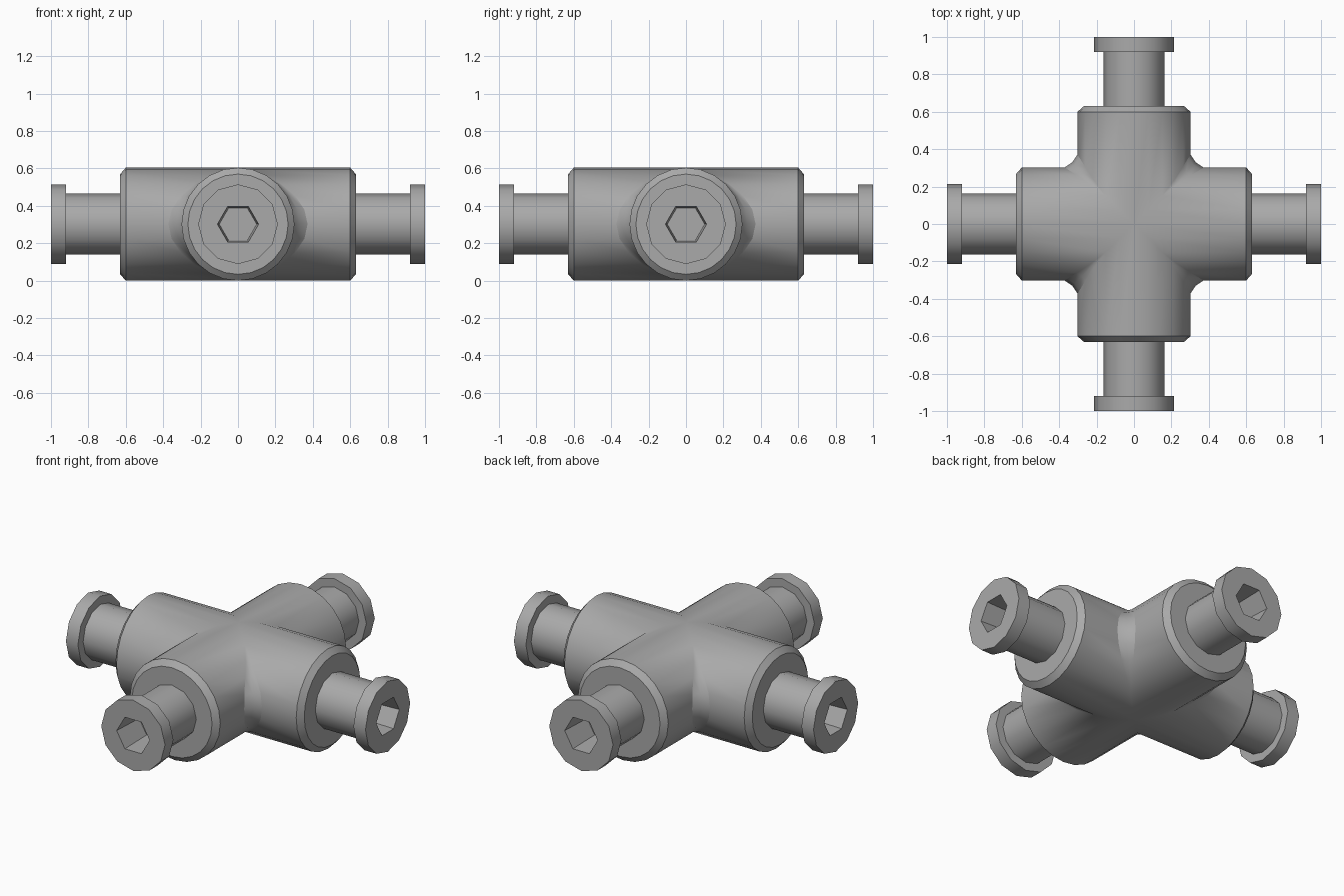
import bpy, bmesh, math
from mathutils import Matrix

if "Cube" in bpy.data.objects:
    bpy.data.objects.remove(bpy.data.objects["Cube"])

R = 0.302            # body radius, also the height of the axes
SIDES = 24

metal = bpy.data.materials.new("grey metal")
metal.use_nodes = True
grey = (0.4, 0.4, 0.4, 1)
metal.diffuse_color = grey
metal.node_tree.nodes["Principled BSDF"].inputs["Base Color"].default_value = grey


def circle(x, radius, count, odd=1.0):
    """Ring of points around the x axis; odd scales every second point."""
    pts = []
    for i in range(count):
        a = 2 * math.pi * i / count
        r = radius * (odd if i % 2 else 1)
        pts.append((x, r * math.cos(a), r * math.sin(a)))
    return pts


def loft(bm, rings, cap=False):
    loops = [[bm.verts.new(p) for p in ring] for ring in rings]
    n = len(rings[0])
    for a, b in zip(loops, loops[1:]):
        for i in range(n):
            j = (i + 1) % n
            bm.faces.new((a[i], a[j], b[j], b[i]))
    if cap:
        bm.faces.new(loops[0])
        bm.faces.new(loops[-1])


def finish(bm, name, angle):
    bmesh.ops.remove_doubles(bm, verts=bm.verts, dist=0.0005)
    bmesh.ops.dissolve_degenerate(bm, edges=bm.edges, dist=0.0005)
    bmesh.ops.recalc_face_normals(bm, faces=bm.faces)
    mesh = bpy.data.meshes.new(name)
    bm.to_mesh(mesh)
    bm.free()
    mesh.materials.append(metal)
    obj = bpy.data.objects.new(name, mesh)
    obj.location.z = R
    bpy.context.collection.objects.link(obj)
    bpy.ops.object.select_all(action='DESELECT')
    obj.select_set(True)
    bpy.context.view_layer.objects.active = obj
    bpy.ops.object.shade_smooth_by_angle(angle=math.radians(angle))
    return obj


# Cross body: four arms meeting on the diagonals with small fillets
seam, start = [], []
for x, y, z in circle(0, R, SIDES):
    fillet = 0.07 * max(0, 1 - (z / 0.25) ** 2)
    m = abs(y) + 0.4 * fillet
    seam.append((m, math.copysign(m, y), z))
    start.append((abs(y) + fillet, y, z))
arm = [seam, start, circle(0.6, R, SIDES), circle(0.63, 0.268, SIDES),
       circle(0.63, 0.13, SIDES)]
body = bmesh.new()
for k in range(4):
    turn = Matrix.Rotation(k * math.pi / 2, 3, 'Z')
    part = bmesh.new()
    loft(part, arm)
    part.transform(turn.to_4x4())
    temp = bpy.data.meshes.new("arm")
    part.to_mesh(temp)
    part.free()
    body.from_mesh(temp)
    bpy.data.meshes.remove(temp)
finish(body, "cross_body", 28)

# Plugs: neck, flange and hexagonal socket in each end
flat = math.cos(math.pi / 6)
for k, side in enumerate(("left", "back", "right", "front")):
    bm = bmesh.new()
    loft(bm, [circle(0.6, 0.163, 12), circle(0.92, 0.163, 12),
              circle(0.92, 0.213, 12), circle(1.0, 0.213, 12),
              circle(1.0, 0.11, 12, flat), circle(0.8, 0.1, 12, flat)], cap=True)
    plug = finish(bm, side + "_plug", 31)
    plug.rotation_euler.z = k * math.pi / 2
